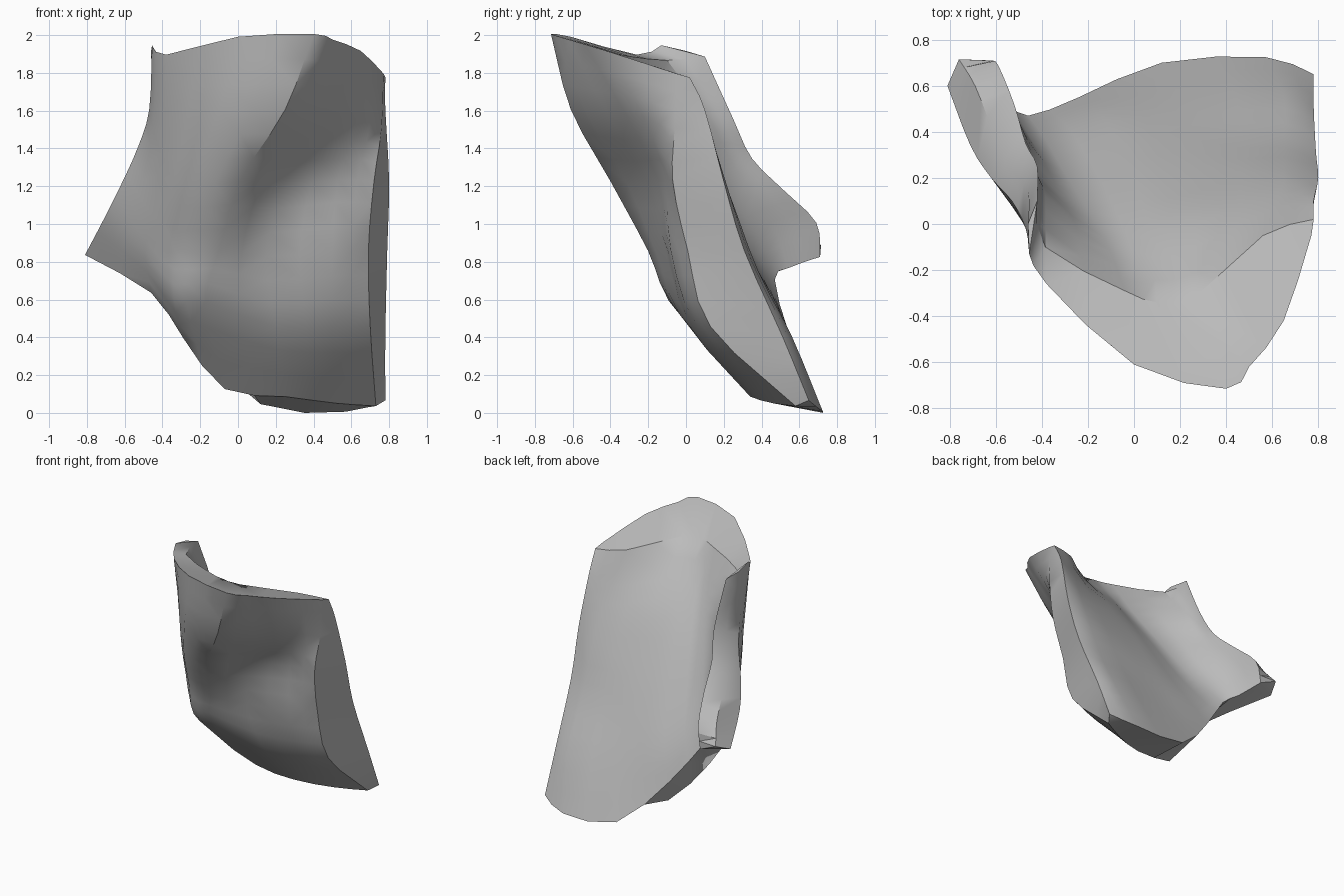
import bpy, bmesh
from mathutils import Vector

if "Cube" in bpy.data.objects:
    bpy.data.objects.remove(bpy.data.objects["Cube"])

# Rails run from the top rim down to the broken lower edge.
# Outer side, from the left flange round the prow to the right edge
flange_front = [(-.455, -.13, 1.94), (-.47, -.02, 1.6), (-.53, .1, 1.4),
                (-.62, .2, 1.2), (-.71, .34, 1.02), (-.81, .6, .83)]
left_rear = [(-.38, -.26, 1.89), (-.39, -.2, 1.6), (-.42, -.1, 1.25),
             (-.48, .02, .97), (-.49, .08, .8), (-.46, .14, .63)]
left_front = [(0, -.61, 1.985), (-.1, -.52, 1.6), (-.25, -.32, 1.2),
              (-.33, -.14, .85), (-.34, -.07, .6), (-.29, .12, .39)]
prow = [(.4, -.715, 2.0), (.25, -.61, 1.6), (.01, -.4, 1.22),
        (-.1, -.2, .85), (-.17, -.08, .58), (-.07, .32, .12)]
right_front = [(.5, -.62, 1.97), (.43, -.41, 1.57), (.24, -.2, 1.2),
               (.15, -.1, .82), (.2, .02, .45), (.25, .34, .08)]
right_rear = [(.65, -.42, 1.91), (.63, -.22, 1.55), (.53, -.11, 1.23),
              (.5, -.08, .85), (.5, .06, .45), (.52, .46, .045)]
right_outer = [(.77, -.05, 1.79), (.76, -.06, 1.5), (.72, -.07, 1.22),
               (.69, .01, .85), (.7, .13, .45), (.73, .58, .03)]

# Inner side, in the same order
flange_back = [(-.42, .1, 1.88), (-.42, .25, 1.55), (-.47, .35, 1.34),
               (-.52, .52, 1.17), (-.59, .69, 1.0), (-.62, .71, .82)]
flange_root = [(-.385, -.1, 1.86), (-.385, .12, 1.56), (-.42, .22, 1.36),
               (-.46, .36, 1.14), (-.53, .48, .94), (-.55, .54, .76)]
trough = [(-.04, -.29, 1.88), (-.1, -.12, 1.58), (-.2, .06, 1.29),
          (-.3, .22, 1.03), (-.38, .36, .84), (-.46, .47, .7)]
inner_left = [(.1, -.34, 1.89), (.07, -.06, 1.52), (.02, .14, 1.19),
              (-.06, .34, .82), (-.15, .48, .57), (-.24, .55, .4)]
inner_mid = [(.25, -.33, 1.88), (.27, 0, 1.5), (.27, .2, 1.12),
             (.25, .37, .76), (.2, .54, .4), (.12, .7, .04)]
inner_right = [(.56, -.05, 1.79), (.64, .13, 1.4), (.65, .25, 1.1),
               (.65, .38, .75), (.65, .56, .4), (.57, .725, .0)]
right_inner = [(.78, .02, 1.77), (.78, .1, 1.6), (.8, .2, 1.22),
               (.79, .31, .85), (.78, .51, .4), (.78, .65, .06)]

# Rounded crest of the left flange
flange_crest = [(-.46, .0, 1.91), (-.46, .14, 1.6), (-.53, .24, 1.36),
                (-.61, .4, 1.18), (-.69, .6, 1.02), (-.76, .715, .88)]


def spline(points, steps):
    """Catmull-Rom curve through the points."""
    p = [Vector(q) for q in points]
    p = [2 * p[0] - p[1]] + p + [2 * p[-1] - p[-2]]
    out = []
    for i in range(1, len(p) - 2):
        a, b, c, d = p[i - 1:i + 3]
        for k in range(steps):
            t = k / steps
            out.append(.5 * (2 * b + (c - a) * t + (2 * a - 5 * b + 4 * c - d) * t * t
                             + (3 * b - a - 3 * c + d) * t ** 3))
    return out + [p[-2]]


def sheet(rails):
    """Rows of points across a set of rails, sharing one curve per row."""
    cols = [spline(r, 3) for r in rails]
    return [spline(row, 2) for row in zip(*cols)]


outer = sheet([flange_front, left_rear, left_front, prow,
               right_front, right_rear, right_outer])
inner = sheet([flange_back, flange_root, trough, inner_left,
               inner_mid, inner_right, right_inner])
crest = spline(flange_crest, 3)

# Shell: closed rings joined down the length
bm = bmesh.new()
rings = [[bm.verts.new(v) for v in o + i[::-1] + [c]]
         for o, i, c in zip(outer, inner, crest)]
n = len(rings[0])
for a, b in zip(rings, rings[1:]):
    for j in range(n):
        k = (j + 1) % n
        bm.faces.new((a[j], a[k], b[k], b[j]))

# Top rim and broken lower edge
for ring in (rings[0], rings[-1]):
    for j in range(len(outer[0]) - 1):
        bm.faces.new((ring[j], ring[j + 1], ring[n - 3 - j], ring[n - 2 - j]))
    bm.faces.new((ring[0], ring[n - 2], ring[n - 1]))
bmesh.ops.triangulate(bm, faces=bm.faces[:])
bmesh.ops.recalc_face_normals(bm, faces=bm.faces[:])

mesh = bpy.data.meshes.new("shard")
bm.to_mesh(mesh)
bm.free()
shard = bpy.data.objects.new("shard", mesh)
bpy.context.collection.objects.link(shard)

stone = bpy.data.materials.new("grey stone")
stone.diffuse_color = (.5, .5, .5, 1)
stone.use_nodes = True
stone.node_tree.nodes["Principled BSDF"].inputs["Base Color"].default_value = stone.diffuse_color
mesh.materials.append(stone)

# Stand on the floor
low = min(v.co.z for v in mesh.vertices)
for v in mesh.vertices:
    v.co.z -= low

bpy.context.view_layer.objects.active = shard
shard.select_set(True)
bpy.ops.object.shade_smooth_by_angle(angle=.6)
